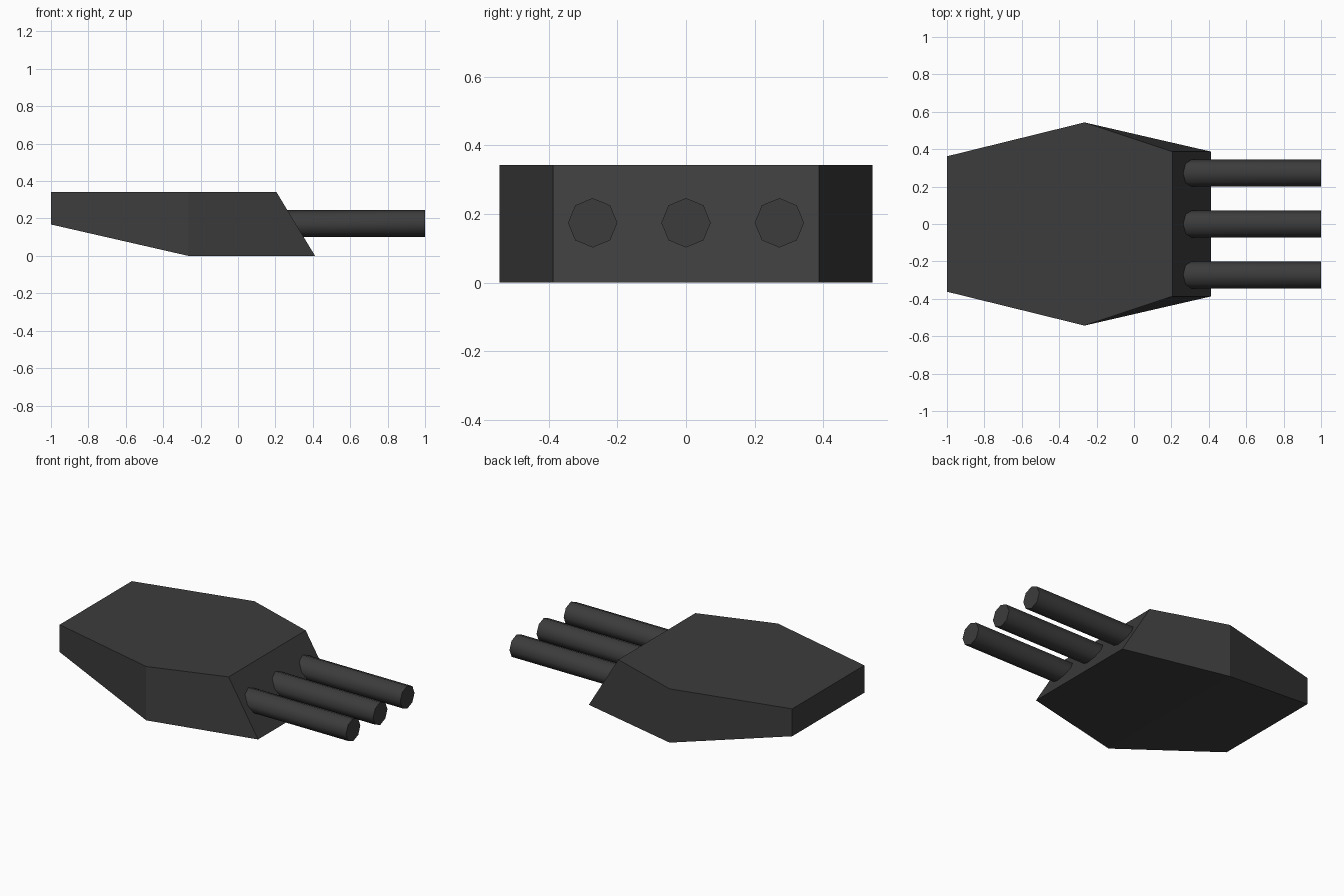
import bpy, bmesh, math

if "Cube" in bpy.data.objects:
    bpy.data.objects.remove(bpy.data.objects["Cube"])

dark = bpy.data.materials.new("dark_grey")
dark.diffuse_color = (0.045, 0.045, 0.045, 1)
dark.use_nodes = True
dark.node_tree.nodes["Principled BSDF"].inputs["Base Color"].default_value = dark.diffuse_color

TOP = 0.342                      # roof height
FACE_TOP, FACE_BOT = 0.205, 0.412  # x of the sloped front plate


def finish(name, bm):
    bmesh.ops.recalc_face_normals(bm, faces=bm.faces)
    me = bpy.data.meshes.new(name)
    bm.to_mesh(me)
    bm.free()
    me.materials.append(dark)
    ob = bpy.data.objects.new(name, me)
    bpy.context.collection.objects.link(ob)
    return ob


# Turret housing: three stations along x, (x top, x bottom, half width, bottom z)
stations = [(-1.0, -1.0, 0.362, 0.168),
            (-0.265, -0.265, 0.543, 0.0),
            (FACE_TOP, FACE_BOT, 0.387, 0.0)]
bm = bmesh.new()
loops = [[bm.verts.new(p) for p in ((xt, -w, TOP), (xt, w, TOP), (xb, w, zb), (xb, -w, zb))]
         for xt, xb, w, zb in stations]
for side in (1, 3):
    for a, b in zip(loops, loops[1:]):
        n = (side + 1) % 4
        bm.faces.new((a[side], a[n], b[n], b[side]))
# roof as a single plate, underside in two plates, rear and front plates
bm.faces.new([l[0] for l in loops] + [l[1] for l in reversed(loops)])
for a, b in zip(loops, loops[1:]):
    bm.faces.new((a[2], a[3], b[3], b[2]))
bm.faces.new(loops[0])
bm.faces.new(loops[-1])
finish("turret_housing", bm)


# Gun barrels: octagonal tubes whose roots follow the sloped front plate
def barrel(name, y, z=0.174, r=0.072, sides=8):
    bm = bmesh.new()
    root, tip = [], []
    for i in range(sides):
        a = math.tau * i / sides
        py, pz = y + r * math.cos(a), z + r * math.sin(a)
        px = FACE_BOT + (FACE_TOP - FACE_BOT) * pz / TOP
        root.append(bm.verts.new((px - 0.003, py, pz)))
        tip.append(bm.verts.new((1.0, py, pz)))
    for i in range(sides):
        j = (i + 1) % sides
        bm.faces.new((root[i], root[j], tip[j], tip[i])).smooth = True
    bm.faces.new(tip)
    ob = finish(name, bm)
    bpy.ops.object.select_all(action='DESELECT')
    ob.select_set(True)
    bpy.context.view_layer.objects.active = ob
    bpy.ops.object.shade_smooth_by_angle(angle=math.radians(50))


for name, y in (("right_barrel", -0.272), ("middle_barrel", 0.0), ("left_barrel", 0.272)):
    barrel(name, y)
